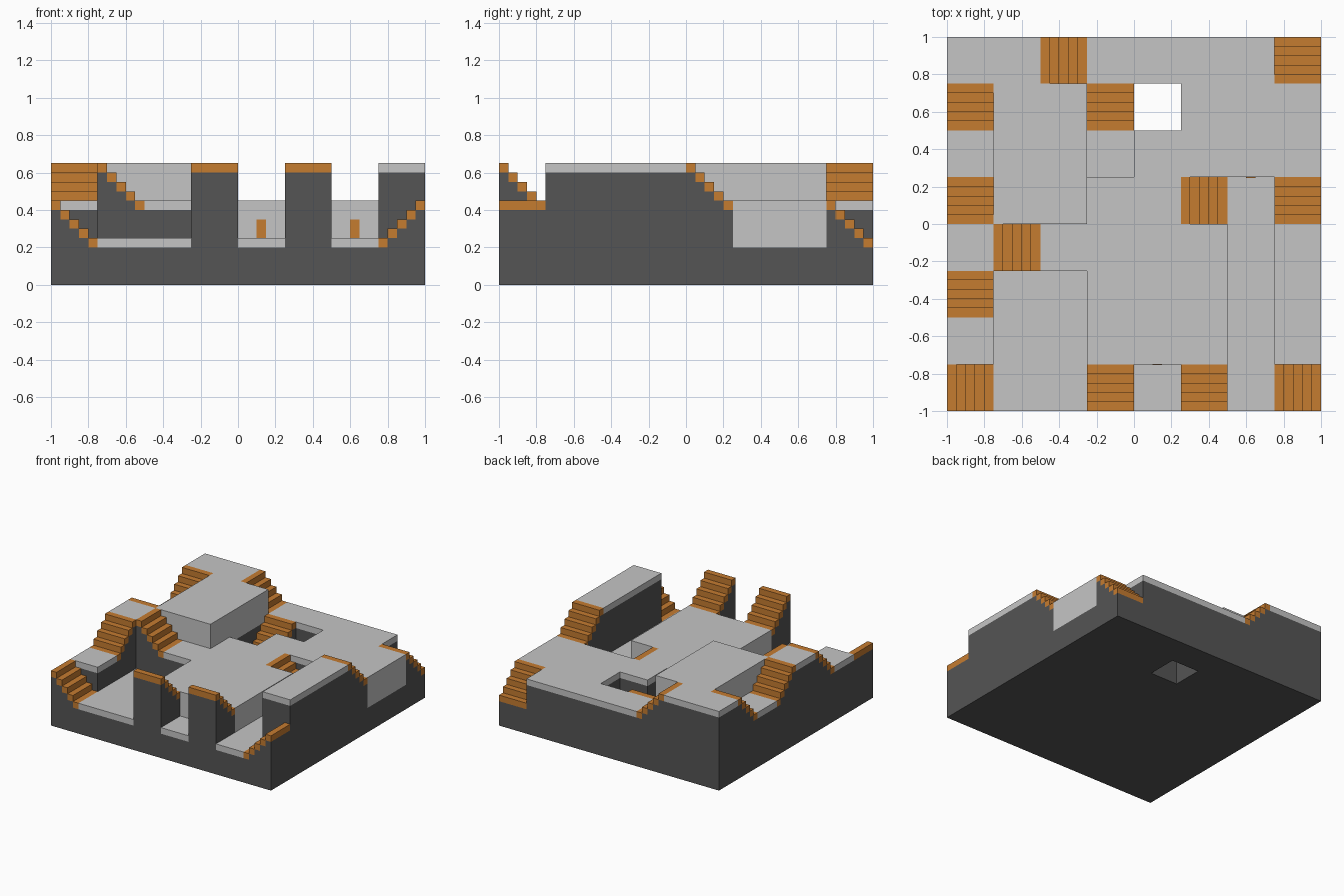
import bpy
import bmesh

if "Cube" in bpy.data.objects:
    bpy.data.objects.remove(bpy.data.objects["Cube"], do_unlink=True)

CELL = 0.25                  # plan is an 8 x 8 grid of cells
STEP = 0.05                  # step size and floor slab thickness
LEVEL = (0.25, 0.45, 0.65)   # walking heights


def material(name, rgb):
    m = bpy.data.materials.new(name)
    m.use_nodes = True
    m.diffuse_color = (*rgb, 1)
    m.node_tree.nodes["Principled BSDF"].inputs["Base Color"].default_value = (*rgb, 1)
    return m


STONE = material("dark grey stone", (0.09, 0.09, 0.09))
FLOOR = material("light grey floor", (0.56, 0.56, 0.56))
WOOD = material("orange wood", (0.56, 0.20, 0.03))


def grid(i):
    return -1 + i * CELL


def boxes(name, mat, items):
    """One object made of boxes given as (x0, y0, z0, x1, y1, z1)."""
    bm = bmesh.new()
    for x0, y0, z0, x1, y1, z1 in items:
        verts = bmesh.ops.create_cube(bm, size=1)["verts"]
        for v in verts:
            v.co.x = x1 if v.co.x > 0 else x0
            v.co.y = y1 if v.co.y > 0 else y0
            v.co.z = z1 if v.co.z > 0 else z0
    mesh = bpy.data.meshes.new(name)
    bm.to_mesh(mesh)
    bm.free()
    mesh.materials.append(mat)
    ob = bpy.data.objects.new(name, mesh)
    bpy.context.collection.objects.link(ob)
    return ob


def platform(name, c0, r0, c1, r1, level, thick=STEP):
    """Floor slab over a stone mass; a thick slab gives light walls."""
    x0, y0, x1, y1 = grid(c0), grid(r0), grid(c1), grid(r1)
    top = LEVEL[level]
    boxes(name + "_stone", STONE, [(x0, y0, 0, x1, y1, top - thick)])
    boxes(name + "_floor", FLOOR, [(x0, y0, top - thick, x1, y1, top)])


def stairs(name, c, r, low, up):
    """Five square treads rising one level towards +x, -x, +y or -y."""
    x0, y0 = grid(c), grid(r)
    treads, mass = [], []
    for i in range(5):
        k = i if up[0] == "+" else 4 - i
        top = LEVEL[low] + i * STEP
        if up[1] == "x":
            a, b = (x0 + k * STEP, y0), (x0 + (k + 1) * STEP, y0 + CELL)
        else:
            a, b = (x0, y0 + k * STEP), (x0 + CELL, y0 + (k + 1) * STEP)
        treads.append((*a, top - STEP, *b, top))
        mass.append((*a, 0, *b, top - STEP))
    # the top tread shares its height with the upper floor only after five rises
    boxes(name + "_treads", WOOD, treads)
    boxes(name + "_stone", STONE, mass)


DEEP = 0.25   # slab as thick as a full wall

# Lowest courts
platform("front_left_court", 1, 0, 3, 3, 0)
platform("front_niche", 4, 0, 5, 1, 0)
platform("long_alley", 6, 0, 7, 5, 0)
platform("sunken_pit", 3, 5, 4, 6, 0)

# Middle terraces; the opening at column 4, row 6 stays empty as a shaft
platform("side_landing", 0, 1, 1, 2, 1)
platform("central_terrace", 3, 1, 6, 4, 1, DEEP)
platform("court_edge", 2, 3, 3, 4, 1)
platform("middle_terrace", 3, 4, 5, 5, 1)
platform("pit_bridge", 4, 5, 5, 6, 1)
platform("shaft_side", 5, 5, 6, 7, 1)
platform("side_terrace", 6, 5, 8, 7, 1, DEEP)
platform("rear_terrace", 3, 7, 7, 8, 1)
platform("rear_side_landing", 0, 5, 1, 6, 1)

# Upper roofs
platform("tower_landing", 0, 3, 1, 4, 2)
platform("side_wall_walk", 7, 1, 8, 4, 2)
platform("main_roof", 1, 4, 3, 7, 2, DEEP)
platform("rear_corner_roof", 0, 7, 2, 8, 2)

# Staircases: column, row, lower level, direction of rise
for n, c, r, low, up in (
        ("front_corner_stairs_right", 0, 0, 0, "-x"),
        ("front_stairs_a", 3, 0, 1, "-y"),
        ("front_stairs_b", 5, 0, 1, "-y"),
        ("front_corner_stairs_left", 7, 0, 0, "+x"),
        ("tower_front_stairs", 0, 2, 1, "+y"),
        ("tower_inner_stairs", 1, 3, 1, "-x"),
        ("tower_rear_stairs", 0, 4, 1, "-y"),
        ("alley_stairs", 5, 4, 0, "-x"),
        ("wall_walk_stairs", 7, 4, 1, "-y"),
        ("rear_roof_stairs", 0, 6, 1, "+y"),
        ("pit_stairs", 3, 6, 0, "+y"),
        ("rear_stairs", 2, 7, 1, "-x"),
        ("rear_corner_stairs", 7, 7, 0, "-y")):
    stairs(n, c, r, low, up)

# Small doors on the light walls
for n, x, y in (("niche_door", 0.125, -0.75), ("alley_door", 0.625, 0.25)):
    boxes(n, WOOD, [(x - 0.025, y - 0.005, 0.25, x + 0.025, y, 0.35)])
